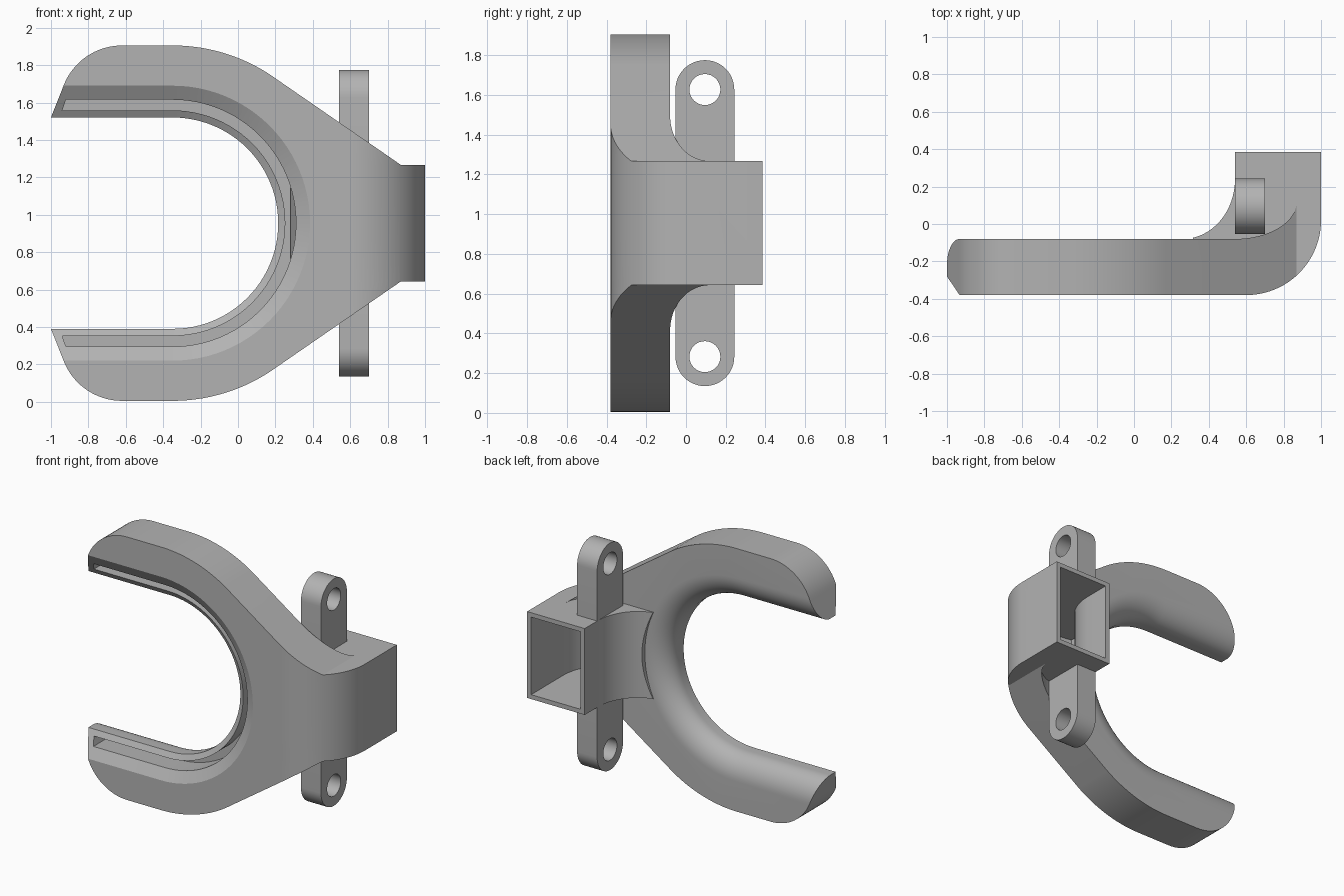
import bpy, bmesh, math

cube = bpy.data.objects.get("Cube")
if cube:
    bpy.data.objects.remove(cube, do_unlink=True)

ZC = 0.955    # height of the mirror plane
CX = -0.35    # centre of the round opening
FRONT, BACK = -0.38, -0.08

grey = bpy.data.materials.new("plain grey")
grey.use_nodes = True
grey.diffuse_color = (0.45, 0.45, 0.45, 1)
grey.node_tree.nodes["Principled BSDF"].inputs["Base Color"].default_value = grey.diffuse_color


def arc(cx, cy, rx, ry, a0, a1, n=16):
    angles = [math.radians(a0 + (a1 - a0) * i / n) for i in range(n + 1)]
    return [(cx + rx * math.cos(a), cy + ry * math.sin(a)) for a in angles]


def u_shape(r, x_end, n=48):
    return [(x_end, ZC + r)] + arc(CX, ZC, r, r, 90, -90, n) + [(x_end, ZC - r)]


def loft(name, rings):
    """Solid through matching rings of 3D points, capped at both ends."""
    bm = bmesh.new()
    loops = [[bm.verts.new(p) for p in ring] for ring in rings]
    for a, b in zip(loops, loops[1:]):
        for i in range(len(a)):
            j = (i + 1) % len(a)
            bm.faces.new((a[i], a[j], b[j], b[i]))
    bm.faces.new(loops[0])
    bm.faces.new(loops[-1])
    bmesh.ops.recalc_face_normals(bm, faces=bm.faces)
    mesh = bpy.data.meshes.new(name)
    bm.to_mesh(mesh)
    bm.free()
    mesh.materials.append(grey)
    obj = bpy.data.objects.new(name, mesh)
    bpy.context.collection.objects.link(obj)
    return obj


def prism(name, pts, axis, lo, hi):
    place = {"x": lambda p, d: (d, p[0], p[1]),
             "y": lambda p, d: (p[0], d, p[1]),
             "z": lambda p, d: (p[0], p[1], d)}[axis]
    return loft(name, [[place(p, d) for p in pts] for d in (lo, hi)])


def combine(target, other, operation):
    mod = target.modifiers.new(operation, "BOOLEAN")
    mod.operation = operation
    mod.solver = "EXACT"
    mod.object = other
    bpy.ops.object.select_all(action="DESELECT")
    bpy.context.view_layer.objects.active = target
    target.select_set(True)
    bpy.ops.object.modifier_apply(modifier=mod.name)
    bpy.data.objects.remove(other, do_unlink=True)


# Front outline: upper half, mirrored for the lower half
upper = [(-1.0, 1.52)] + arc(-0.62, 1.57, 0.335, 0.335, 160, 90)
upper += arc(CX, ZC, 0.95, 0.95, 90, 57, 20)
upper += [(0.87, 1.267), (1.0, 1.267)]
outline = upper + [(x, 2 * ZC - z) for x, z in reversed(upper)]
body = prism("duct_body", outline, "y", -0.6, 0.6)

# Thickness seen from above, with the bend towards the back
bend = arc(0.6, 0.02, 0.4, 0.4, 0, -90, 24)
thickness = [(0.87, 0.385), (1.0, 0.385)] + bend + [(-1.2, FRONT), (-1.2, BACK)]
thickness += arc(0.54, 0.12, 0.33, 0.2, -90, 0)
combine(body, prism("thickness", thickness, "z", -0.2, 2.2), "INTERSECT")

# Square neck with its hollow fillet
neck = [(0.54, 0.385), (1.0, 0.385)] + bend + [(0.26, FRONT)]
neck += arc(0.26, 0.24, 0.28, 0.32, -90, 0)
combine(body, prism("neck", neck, "z", 0.643, 1.267), "UNION")

# Round opening: chamfered at the front, rounded at the back
levels = [(-0.44, 0.837), (-0.28, 0.565)]
levels += [(y, r) for r, y in arc(0.735, -0.22, 0.17, 0.14, 180, 90, 12)] + [(0.5, 0.735)]
opening = loft("opening", [[(x, y, z) for x, z in u_shape(r, -1.3)] for y, r in levels])
combine(body, opening, "DIFFERENCE")

# Mounting lug with two holes
LUG_Y, LOW, HIGH = 0.095, 0.283, 1.627
stadium = arc(LUG_Y, HIGH, 0.148, 0.148, 0, 180, 24) + arc(LUG_Y, LOW, 0.148, 0.148, 180, 360, 24)
combine(body, prism("mounting_lug", stadium, "x", 0.54, 0.7), "UNION")
for z in (LOW, HIGH):
    hole = arc(LUG_Y, z, 0.078, 0.078, 0, 360, 32)[:-1]
    combine(body, prism("lug_hole", hole, "x", 0.4, 0.9), "DIFFERENCE")

# Hollow inside of the neck, from the back inlet to the slot
hollow = [(0.572, 0.5), (0.968, 0.5)] + arc(0.6, 0.02, 0.368, 0.368, 0, -90, 24)
hollow += [(0.34, -0.33), (0.28, -0.32), (0.28, -0.17)]
hollow += arc(0.36, 0.2, 0.212, 0.3, -90, 0)
combine(body, prism("hollow", hollow, "z", 0.675, 1.235), "DIFFERENCE")

# Air slot following the opening
slot = u_shape(0.66, -0.92) + u_shape(0.603, -0.94)[::-1]
combine(body, prism("slot", slot, "y", -0.5, -0.18), "DIFFERENCE")

bpy.ops.object.select_all(action="DESELECT")
body.select_set(True)
bpy.context.view_layer.objects.active = body
bpy.ops.object.shade_smooth_by_angle(angle=math.radians(30))
